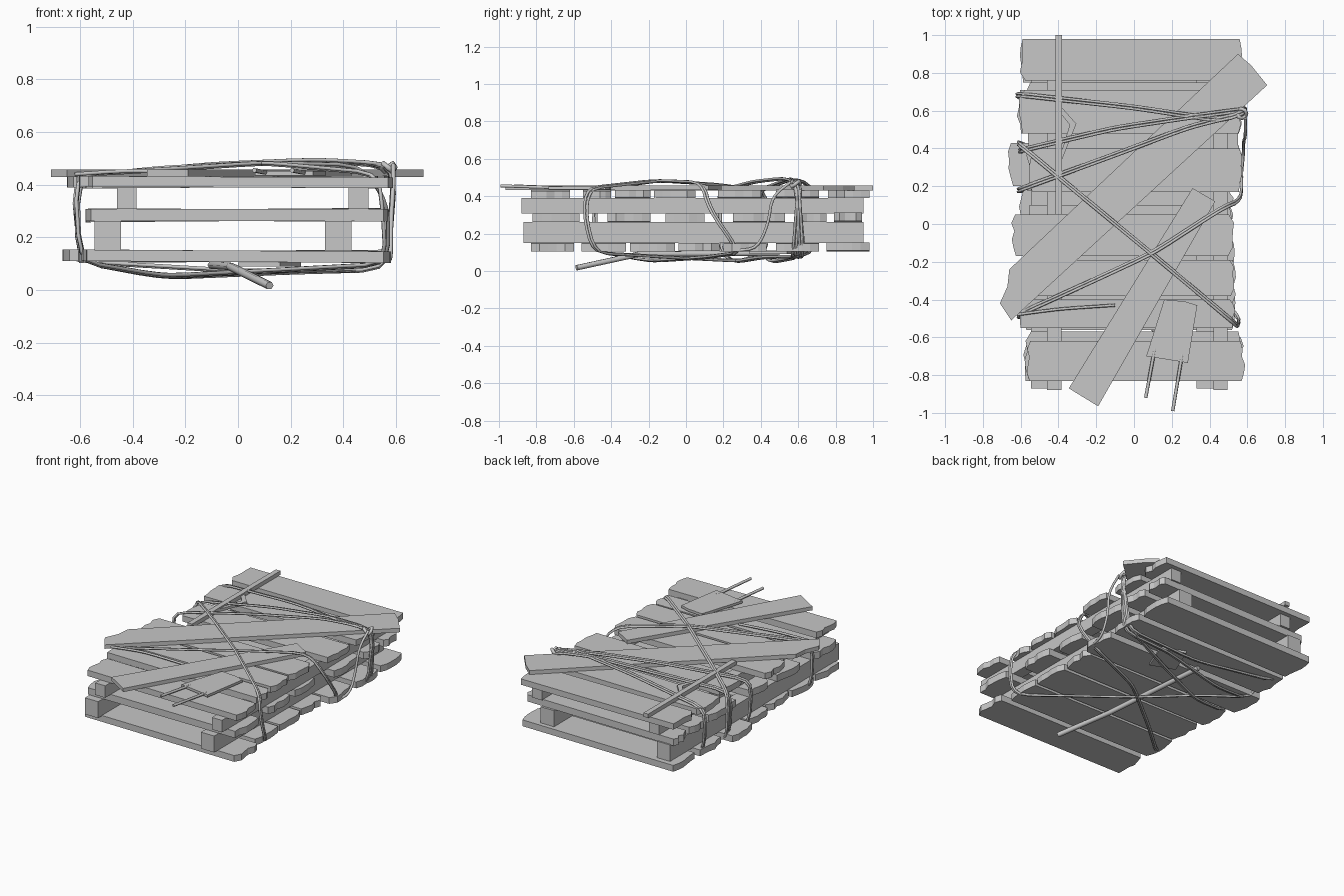
import bpy, bmesh, math, random
from mathutils import Vector

if "Cube" in bpy.data.objects:
    bpy.data.objects.remove(bpy.data.objects["Cube"])

random.seed(4)


def material(name, v):
    m = bpy.data.materials.new(name)
    m.diffuse_color = (v, v, v, 1)
    m.use_nodes = True
    m.node_tree.nodes["Principled BSDF"].inputs["Base Color"].default_value = m.diffuse_color
    return m


WOOD = material("grey wood", 0.57)


def prism(name, outline, z0, z1):
    """Extrude a flat outline from z0 to z1."""
    bm = bmesh.new()
    face = bm.faces.new([bm.verts.new((x, y, z0)) for x, y in outline])
    ext = bmesh.ops.extrude_face_region(bm, geom=[face])
    top = [g for g in ext["geom"] if isinstance(g, bmesh.types.BMVert)]
    bmesh.ops.translate(bm, verts=top, vec=(0, 0, z1 - z0))
    bmesh.ops.recalc_face_normals(bm, faces=bm.faces)
    me = bpy.data.meshes.new(name)
    bm.to_mesh(me)
    bm.free()
    me.materials.append(WOOD)
    ob = bpy.data.objects.new(name, me)
    bpy.context.collection.objects.link(ob)
    return ob


def box(name, x0, x1, y0, y1, z0, z1):
    return prism(name, [(x0, y0), (x1, y0), (x1, y1), (x0, y1)], z0, z1)


def plank(name, y0, y1, x0, x1, z0, z1):
    """Cross plank with broken, uneven ends."""
    n = 5
    right, left = [], []
    for i in range(n + 1):
        t = i / n
        y = y0 + (y1 - y0) * t
        corner = 0.015 if i in (0, n) else 0
        right.append((x1 - corner - random.uniform(0, 0.02), y))
        left.append((x0 + corner + random.uniform(0, 0.02), y))
    ob = prism(name, right + left[::-1], z0, z1)
    tilt = random.uniform(-0.005, 0.005)
    for v in ob.data.vertices:
        v.co.z += tilt * v.co.x / 0.6


def rounded(pts, closed):
    """Cut the corners of a path twice, staying inside its hull."""
    pts = [Vector(p) for p in pts]
    for _ in range(2):
        pairs = list(zip(pts, pts[1:] + pts[:1]))
        if not closed:
            pairs = pairs[:-1]
        out = []
        for a, b in pairs:
            d = b - a
            k = min(0.25, 0.05 / max(d.length, 1e-4))
            out += [a + d * k, b - d * k]
        pts = out if closed else [pts[0]] + out[1:-1] + [pts[-1]]
    return pts


def tube(name, pts, r, closed=False):
    """Round rod or rope along a path."""
    cu = bpy.data.curves.new(name, "CURVE")
    cu.dimensions = "3D"
    cu.bevel_depth = r
    cu.bevel_resolution = 1
    cu.use_fill_caps = True
    sp = cu.splines.new("POLY")
    sp.points.add(len(pts) - 1)
    for b, p in zip(sp.points, pts):
        b.co = (*p, 1)
    sp.use_cyclic_u = closed
    cu.materials.append(WOOD)
    ob = bpy.data.objects.new(name, cu)
    bpy.context.collection.objects.link(ob)


# Three layers of cross planks: y0, y1, x0, x1
TOP = [(-.83, -.62, -.57, .59), (-.55, -.40, -.62, .54), (-.38, -.19, -.58, .54),
       (-.17, .05, -.65, .53), (.17, .40, -.56, .58), (.48, .71, -.61, .57),
       (.76, .98, -.61, .58)]
MIDDLE = [(-.82, -.57, -.58, .57), (-.42, -.19, -.58, .54), (-.11, .10, -.57, .53),
          (.25, .53, -.57, .57), (.58, .75, -.58, .57), (.79, .94, -.58, .57)]
BOTTOM = [(-.83, -.60, -.59, .58), (-.56, -.32, -.60, .55), (-.30, -.06, -.59, .54),
          (-.04, .18, -.61, .53), (.20, .43, -.67, .58), (.48, .71, -.62, .58),
          (.75, .98, -.61, .58)]
for label, rows, z0, z1 in (("top_plank", TOP, .39, .43), ("middle_plank", MIDDLE, .262, .308),
                            ("bottom_plank", BOTTOM, .107, .15)):
    for row in rows:
        plank(label, *row, z0, z1)

# Lengthwise beams
for x0, x1 in ((-.46, -.385), (.42, .495)):
    box("upper_beam", x0, x1, -.88, .95, .308, .39)
for x0, x1 in ((-.545, -.445), (.33, .43)):
    box("lower_beam", x0, x1, -.87, .95, .15, .262)

# Loose boards lying across the deck
prism("long_diagonal_board", [(-.65, -.51), (.705, .735), (.62, .84), (.55, .90),
                              (-.66, -.24), (-.67, -.33), (-.71, -.42)], .43, .457)
prism("short_diagonal_board", [(-.19, -.965), (.43, .12), (.31, .19), (-.345, -.87)], .432, .457)

# Small plate with two prongs on top, similar plate underneath
prism("prong_plate", [(.065, -.70), (.285, -.735), (.335, -.43), (.27, -.41), (.16, -.40)], .435, .452)
tube("prong", [(.11, -.66, .445), (.062, -.92, .455)], .009)
tube("prong", [(.255, -.69, .445), (.205, -.99, .455)], .009)
prism("underside_plate", [(.0, .40), (.16, .34), (.24, .54), (.08, .60)], .09, .104)

# Forked stick on top and rod underneath
box("stick", -.415, -.38, .05, 1.0, .43, .457)
prism("stick_fork", [(-.385, .62), (-.305, .53), (-.385, .33), (-.385, .38), (-.34, .525), (-.385, .58)],
      .43, .447)
tube("underside_rod", [(.12, -.585, .017), (-.03, -.25, .09), (-.1, .5, .095)], .016)

# Ropes lashed around the stack
LASHINGS = [
    [(-.615, .42, .43), (-.3, .16, .465), (.1, -.17, .485), (.53, -.53, .445), (.55, -.55, .3),
     (.56, -.5, .1), (0, 0, .07), (-.28, .3, .055), (-.61, .42, .11)],
    [(-.62, -.49, .44), (-.2, -.3, .465), (.1, -.16, .485), (.47, .08, .475), (.57, .12, .33),
     (.57, .28, .1), (.1, .1, .075), (-.28, -.2, .055), (-.6, -.5, .11)],
    [(-.63, .68, .43), (0, .61, .485), (.46, .54, .49), (.6, .59, .47), (.57, .61, .08),
     (0, .58, .075), (-.6, .66, .11)],
    [(.6, .6, .47), (.3, .56, .495), (-.1, .5, .475), (-.61, .38, .43), (-.6, .38, .11),
     (-.28, .45, .05), (.2, .56, .07), (.57, .57, .08)],
    [(-.62, .17, .43), (-.1, .36, .48), (.3, .51, .497), (.59, .58, .48), (.58, .6, .3), (.56, .62, .08),
     (.1, .4, .075), (-.28, .25, .05), (-.6, .17, .11)],
]
for path in LASHINGS:
    for d in (0, .015):
        tube("rope", [p + Vector((0, d, -d * .3)) for p in rounded(path, True)], .0075, True)
tube("rope_end", rounded([(-.62, -.48, .44), (-.4, -.45, .455), (-.1, -.43, .44)], False), .008)
tube("hanging_rope", rounded([(.57, .28, .11), (.58, .38, .12), (.58, .44, .25), (.59, .46, .4),
                              (.59, .56, .475)], False), .0085)

# Rope knot
tube("rope_knot", [(.57 + .025 * math.cos(a), .585 + .025 * math.sin(a), .465 + .015 * math.sin(2 * a))
                   for a in (i * math.pi / 4 for i in range(8))], .011, True)
